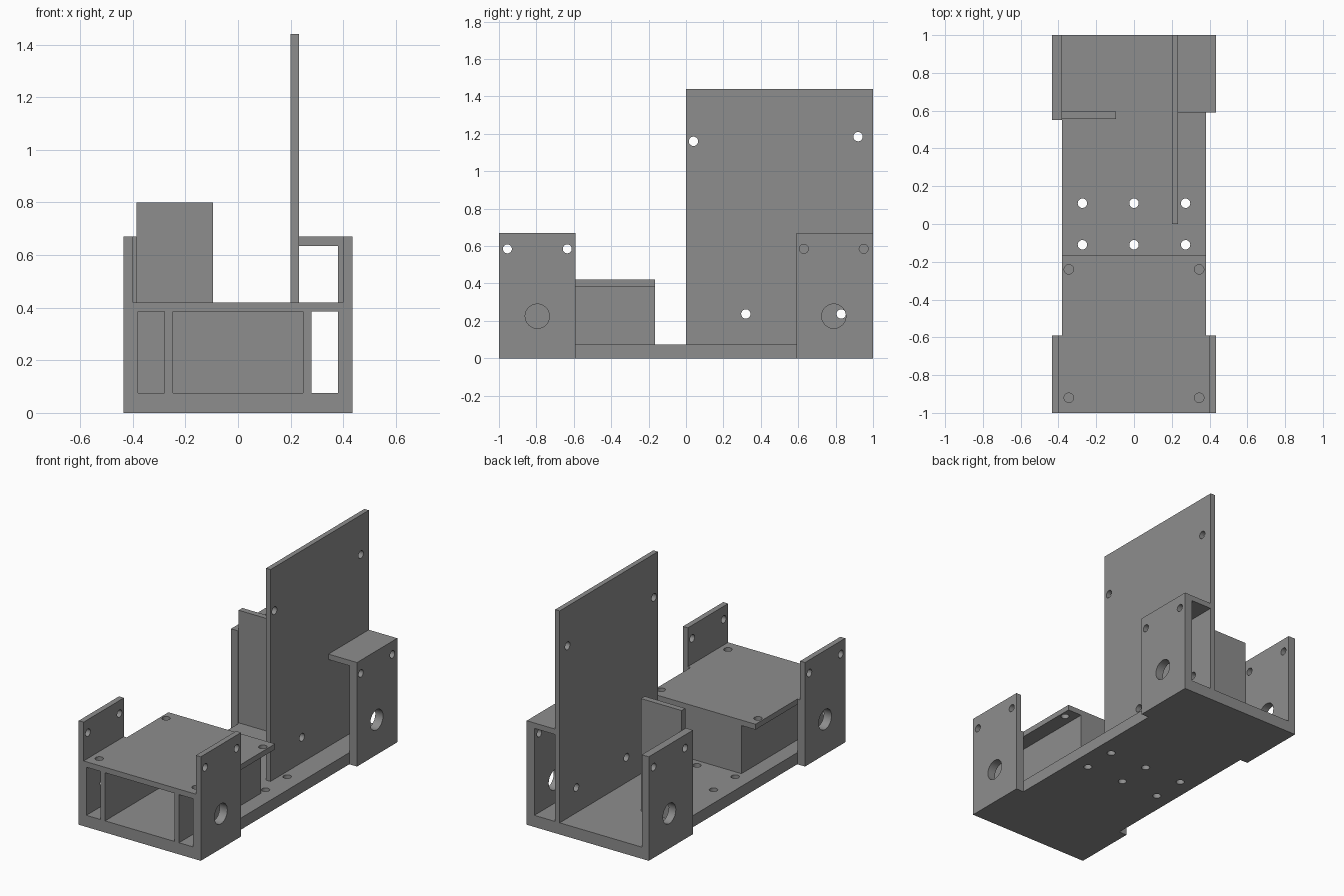
import bpy, bmesh, math
from mathutils import Matrix, Vector

if "Cube" in bpy.data.objects:
    bpy.data.objects.remove(bpy.data.objects["Cube"])

grey = bpy.data.materials.new("plain grey")
grey.diffuse_color = (0.27, 0.27, 0.27, 1)
grey.use_nodes = True
grey.node_tree.nodes["Principled BSDF"].inputs["Base Color"].default_value = grey.diffuse_color


def finish(name, bm):
    bmesh.ops.recalc_face_normals(bm, faces=bm.faces)
    me = bpy.data.meshes.new(name)
    bm.to_mesh(me)
    bm.free()
    me.materials.append(grey)
    ob = bpy.data.objects.new(name, me)
    bpy.context.collection.objects.link(ob)
    return ob


def prism(name, outline, a, b, axis):
    """Extrude an outline from a to b: (x, y) along z, or (x, z) along y."""
    bm = bmesh.new()
    place = (lambda p: (p[0], p[1], a)) if axis == 'Z' else (lambda p: (p[0], a, p[1]))
    face = bm.faces.new([bm.verts.new(place(p)) for p in outline])
    ext = bmesh.ops.extrude_face_region(bm, geom=[face])
    move = Vector((0, 0, b - a)) if axis == 'Z' else Vector((0, b - a, 0))
    bmesh.ops.translate(bm, vec=move, verts=[g for g in ext['geom'] if isinstance(g, bmesh.types.BMVert)])
    return finish(name, bm)


def box(name, x, y, z):
    return prism(name, [(x[0], y[0]), (x[1], y[0]), (x[1], y[1]), (x[0], y[1])], z[0], z[1], 'Z')


def drill(ob, holes, axis):
    """Cut round holes given as (centre, radius) along x or z."""
    bm = bmesh.new()
    turn = Matrix.Rotation(math.pi / 2, 4, 'Y') if axis == 'X' else Matrix()
    for centre, r in holes:
        bmesh.ops.create_cone(bm, cap_ends=True, segments=32, radius1=r, radius2=r,
                              depth=0.2, matrix=Matrix.Translation(centre) @ turn)
    cutter = finish("hole_cutter", bm)
    cutter.hide_render = True
    mod = ob.modifiers.new("holes", 'BOOLEAN')
    mod.operation, mod.solver, mod.object = 'DIFFERENCE', 'EXACT', cutter
    bpy.ops.object.select_all(action='DESELECT')
    bpy.context.view_layer.objects.active = ob
    ob.select_set(True)
    bpy.ops.object.modifier_apply(modifier=mod.name)
    bpy.data.objects.remove(cutter)
    bpy.ops.object.shade_smooth_by_angle(angle=math.radians(30))


W, N = 0.435, 0.38      # half widths: wide ends, narrow middle
B, R = 0.075, 0.025     # base thickness, screw hole radius

# Base plate with widened ends and six screw holes
base = prism("base_plate", [(-W, -1), (W, -1), (W, -0.59), (N, -0.59), (N, 0.59), (W, 0.59),
                            (W, 1), (-W, 1), (-W, 0.55), (-N, 0.55), (-N, -0.59), (-W, -0.59)], 0, B, 'Z')
drill(base, [((x, y, B / 2), R) for x in (-0.273, 0, 0.273) for y in (-0.11, 0.11)], 'Z')


def wall_holes(x, y):
    return [((x, y - 0.16, 0.585), 0.024), ((x, y + 0.16, 0.585), 0.024), ((x, y, 0.225), 0.065)]


# Front side walls, thinner above the deck
for s, side in ((-1, "left"), (1, "right")):
    wall = prism("front_wall_" + side, [(s * N, B), (s * W, B), (s * W, 0.67), (s * 0.4, 0.67),
                                        (s * 0.4, 0.42), (s * N, 0.42)], -1, -0.59, 'Y')
    drill(wall, wall_holes(s * 0.41, -0.795), 'X')
    box("tunnel_wall_" + side, sorted((s * 0.247, s * 0.28)), (-1, -0.165), (B, 0.385))

# Closed end of the tunnel and the deck above it
box("tunnel_end", (-0.247, 0.247), (-0.2, -0.165), (B, 0.385))
deck = box("deck", (-N, N), (-1, -0.165), (0.385, 0.42))
drill(deck, [((x, y, 0.4), R) for x in (-0.345, 0.345) for y in (-0.24, -0.92)], 'Z')

# Tall upright panel
panel = box("tall_panel", (0.2, 0.232), (0, 1), (B, 1.44))
drill(panel, [((0.216, y, z), R) for y, z in ((0.04, 1.16), (0.92, 1.185), (0.32, 0.237), (0.83, 0.237))], 'X')

# Back walls, the right one bridged to the panel
left = box("back_wall_left", (-W, -0.385), (0.55, 1), (B, 0.67))
drill(left, wall_holes(-0.41, 0.79), 'X')
right = prism("back_wall_right", [(N, B), (W, B), (W, 0.67), (0.232, 0.67), (0.232, 0.635), (N, 0.635)],
              0.59, 1, 'Y')
drill(right, wall_holes(0.41, 0.79), 'X')

# Cross plate standing beside the left back wall
box("cross_plate", (-0.385, -0.095), (0.557, 0.595), (B, 0.8))
